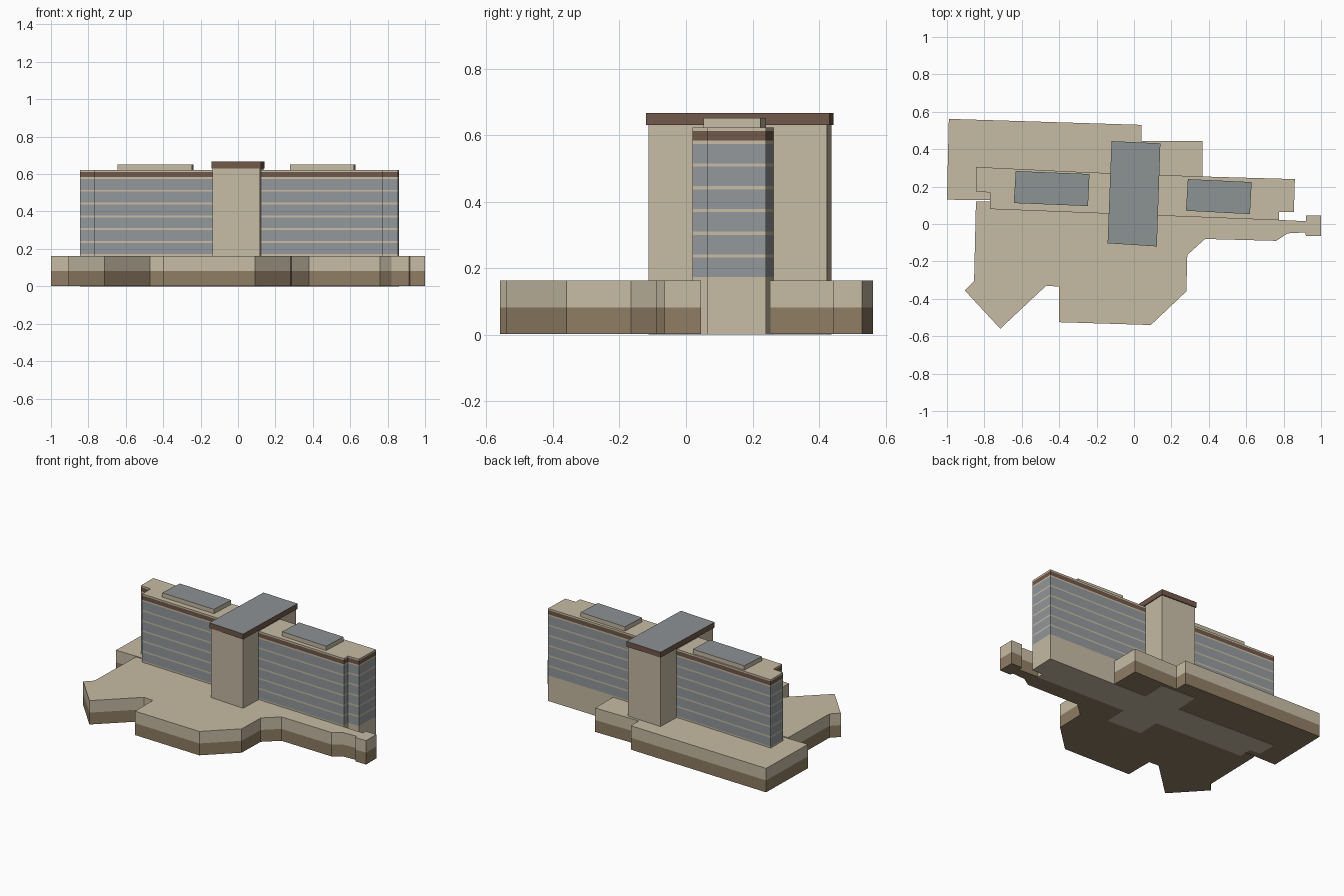
import bpy, bmesh

if "Cube" in bpy.data.objects:
    bpy.data.objects.remove(bpy.data.objects["Cube"])


def lin(c):
    c /= 255
    return c / 12.92 if c <= 0.04045 else ((c + 0.055) / 1.055) ** 2.4


def material(name, r, g, b):
    m = bpy.data.materials.new(name)
    m.diffuse_color = (lin(r), lin(g), lin(b), 1)
    m.use_nodes = True
    m.node_tree.nodes["Principled BSDF"].inputs["Base Color"].default_value = m.diffuse_color
    return m


BEIGE = material("beige_stone", 198, 187, 164)
BASE = material("brown_base", 143, 125, 100)
GLASS = material("grey_glass", 147, 152, 155)
CORNICE = material("dark_brown_cornice", 113, 88, 73)
ROOF = material("grey_roof", 140, 146, 148)


def stack(name, outline, z0, layers, top):
    """Vertical prism with stacked bands; layers = [(top z, material), ...]."""
    bm = bmesh.new()
    mats = []

    def idx(m):
        if m not in mats:
            mats.append(m)
        return mats.index(m)

    def ring(z):
        return [bm.verts.new((x, y, z)) for x, y in outline]

    n = len(outline)
    low = ring(z0)
    bm.faces.new(low[::-1]).material_index = idx(layers[0][1])
    for z, m in layers:
        high = ring(z)
        for i in range(n):
            j = (i + 1) % n
            bm.faces.new((low[i], low[j], high[j], high[i])).material_index = idx(m)
        low = high
    bm.faces.new(low).material_index = idx(top)
    bmesh.ops.recalc_face_normals(bm, faces=bm.faces)
    me = bpy.data.meshes.new(name)
    bm.to_mesh(me)
    bm.free()
    for m in mats:
        me.materials.append(m)
    ob = bpy.data.objects.new(name, me)
    bpy.context.collection.objects.link(ob)
    return ob


# Low podium with an irregular footprint
podium = [(-1, 0.13), (-0.76, 0.128), (-0.76, 0.12), (-0.845, 0.12), (-0.855, -0.305),
          (-0.905, -0.355), (-0.715, -0.56), (-0.47, -0.33), (-0.4, -0.335),
          (-0.4, -0.525), (0.09, -0.54), (0.28, -0.36), (0.285, -0.165),
          (0.38, -0.08), (0.76, -0.09), (0.82, -0.05), (0.915, -0.045),
          (0.92, -0.065), (1, -0.065), (1, 0.045), (0.92, 0.045), (0.92, 0.015),
          (0.77, 0.022), (0.77, 0.1), (0.365, 0.15), (0.365, 0.445),
          (0.04, 0.445), (0.04, 0.53), (-0.99, 0.562)]
stack("podium", podium, 0.002, [(0.082, BASE), (0.163, BEIGE)], BEIGE)

# Long slab block: beige ground storey, glazing with floor bands, cornice
slab = [(-0.845, 0.175), (-0.77, 0.168), (-0.77, 0.08), (0.775, 0.02), (0.775, 0.065),
        (0.855, 0.065), (0.86, 0.24), (0.365, 0.254), (-0.24, 0.276), (-0.845, 0.305)]
layers = [(0.173, BEIGE)]
for i in range(6):
    z = 0.232 + i * 0.0684
    layers += [(z, GLASS), (z + 0.01, BEIGE)]
layers += [(0.612, CORNICE), (0.623, BEIGE)]
stack("slab_block", slab, 0, layers, BEIGE)

# Central tower shaft and its overhanging cap
shaft = [(-0.135, -0.097), (0.117, -0.113), (0.135, 0.424), (-0.115, 0.437)]
stack("tower_shaft", shaft, 0, [(0.632, BEIGE)], BEIGE)
cap = [(-0.141, -0.103), (0.122, -0.12), (0.141, 0.431), (-0.12, 0.443)]
stack("tower_cap", cap, 0.631, [(0.667, CORNICE)], ROOF)

# Rooftop plant boxes
stack("left_roof_box", [(-0.643, 0.112), (-0.246, 0.096), (-0.238, 0.267), (-0.632, 0.283)],
      0.62, [(0.652, BEIGE)], ROOF)
stack("right_roof_box", [(0.278, 0.071), (0.62, 0.053), (0.629, 0.224), (0.288, 0.24)],
      0.62, [(0.652, BEIGE)], ROOF)
